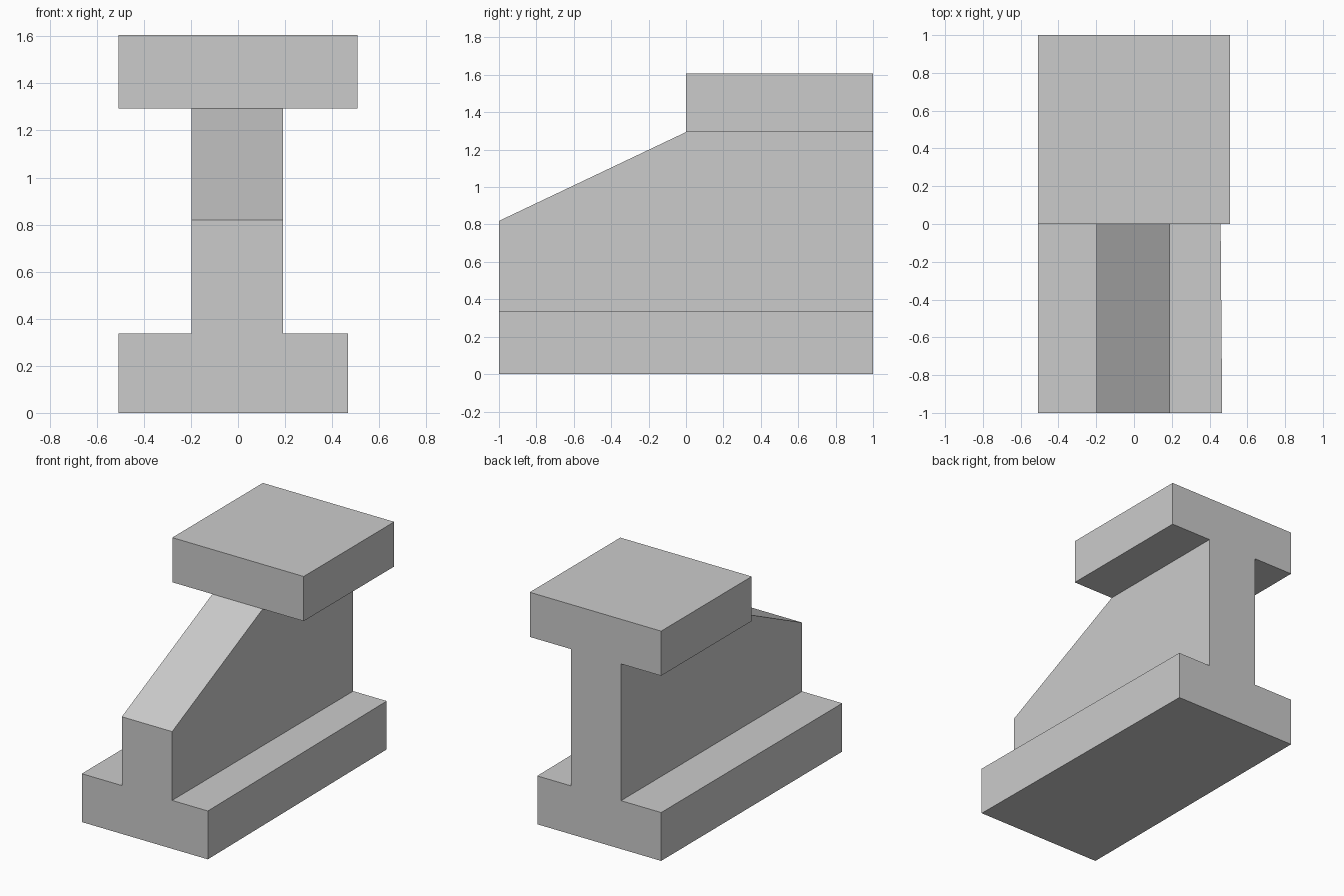
import bpy
import bmesh

cube = bpy.data.objects.get("Cube")
if cube:
    bpy.data.objects.remove(cube, do_unlink=True)

# Single matte grey for the whole bracket
grey = bpy.data.materials.new("plain_grey")
grey.use_nodes = True
colour = (0.6, 0.6, 0.6, 1.0)
grey.diffuse_color = colour
grey.node_tree.nodes["Principled BSDF"].inputs["Base Color"].default_value = colour


def side_prism(name, profile, x_left, x_right):
    """Extrude a closed (y, z) side profile across x, flat shaded."""
    bm = bmesh.new()
    face = bm.faces.new([bm.verts.new((x_left, y, z)) for y, z in profile])
    result = bmesh.ops.extrude_face_region(bm, geom=[face])
    new_verts = [g for g in result["geom"] if isinstance(g, bmesh.types.BMVert)]
    bmesh.ops.translate(bm, verts=new_verts, vec=(x_right - x_left, 0, 0))
    bmesh.ops.recalc_face_normals(bm, faces=bm.faces)
    mesh = bpy.data.meshes.new(name)
    bm.to_mesh(mesh)
    bm.free()
    mesh.materials.append(grey)
    obj = bpy.data.objects.new(name, mesh)
    bpy.context.collection.objects.link(obj)
    return obj


def rectangle(y0, y1, z0, z1):
    return [(y0, z0), (y1, z0), (y1, z1), (y0, z1)]


base_top, web_front, cap_bottom, cap_top = 0.338, 0.819, 1.294, 1.606
half = 0.508

# Lower flange, its +x side narrowing slightly toward the back
base = side_prism("lower_flange", rectangle(-1, 1, 0, base_top), -half, 0.467)
for v in base.data.vertices:
    if v.co.x > 0 and v.co.y > 0:
        v.co.x = 0.45

# Upright web with a sloping front shoulder
side_prism("upright_web",
           [(-1, base_top), (1, base_top), (1, cap_bottom),
            (0, cap_bottom), (-1, web_front)],
           -0.198, 0.191)

# Upper flange over the back half
side_prism("upper_flange", rectangle(0, 1, cap_bottom, cap_top), -half, half)
